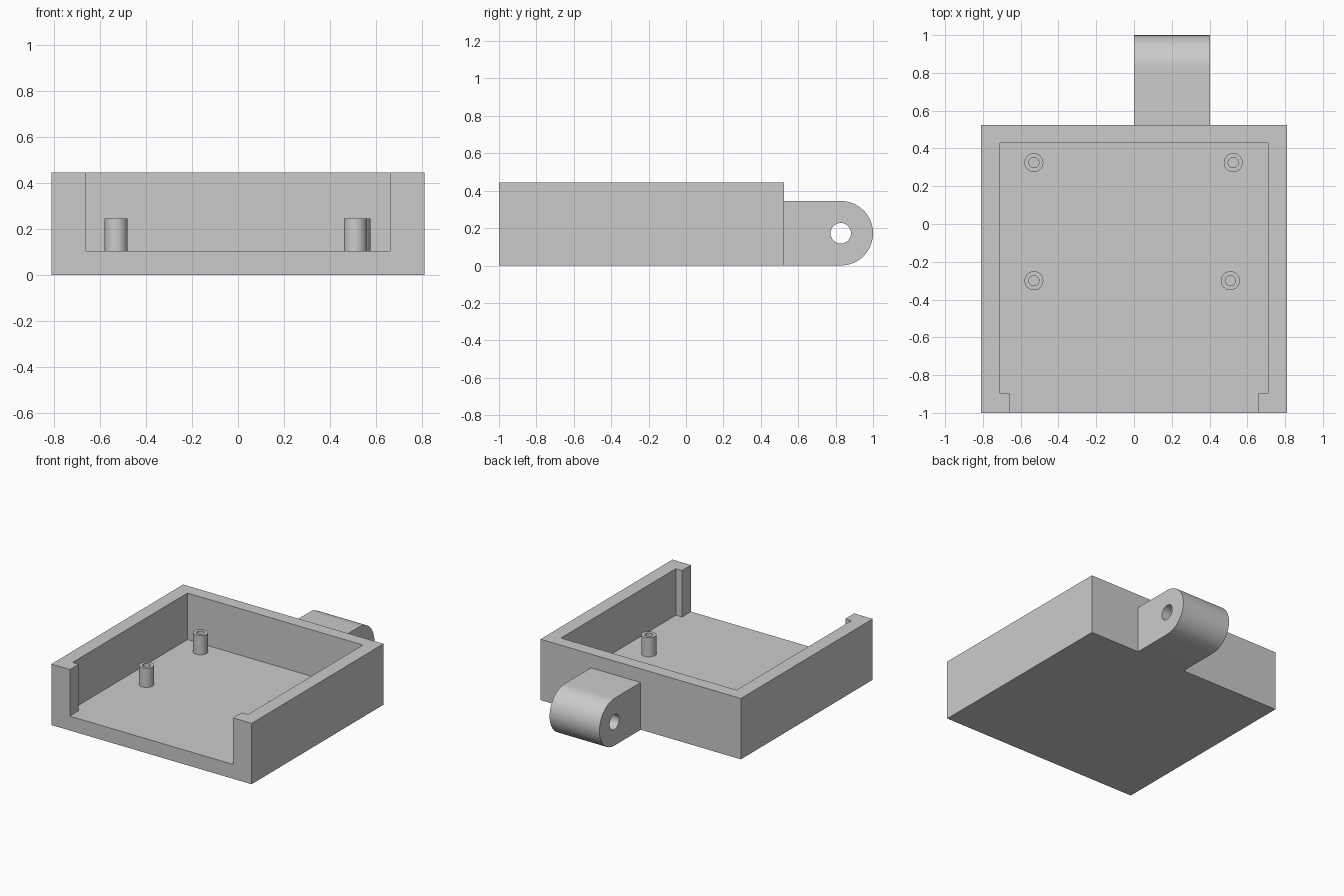
import bpy, bmesh, math
from mathutils import Vector

if "Cube" in bpy.data.objects:
    bpy.data.objects.remove(bpy.data.objects["Cube"])

grey = bpy.data.materials.new("light grey")
grey.diffuse_color = (0.6, 0.6, 0.6, 1)
grey.use_nodes = True
grey.node_tree.nodes["Principled BSDF"].inputs["Base Color"].default_value = grey.diffuse_color


def prism(name, points, direction):
    """Extrude a closed outline of 3D points along a direction."""
    bm = bmesh.new()
    face = bm.faces.new([bm.verts.new(p) for p in points])
    new = bmesh.ops.extrude_face_region(bm, geom=[face])["geom"]
    bmesh.ops.translate(bm, vec=Vector(direction),
                        verts=[v for v in new if isinstance(v, bmesh.types.BMVert)])
    bmesh.ops.recalc_face_normals(bm, faces=bm.faces)
    mesh = bpy.data.meshes.new(name)
    bm.to_mesh(mesh)
    bm.free()
    mesh.materials.append(grey)
    obj = bpy.data.objects.new(name, mesh)
    bpy.context.collection.objects.link(obj)
    return obj


def arc(radius, start, end, steps):
    return [(radius * math.cos(start + (end - start) * i / steps),
             radius * math.sin(start + (end - start) * i / steps)) for i in range(steps + 1)]


def combine(obj, other, operation):
    """Apply a boolean and remove the helper."""
    mod = obj.modifiers.new(operation, 'BOOLEAN')
    mod.object, mod.operation, mod.solver = other, operation, 'EXACT'
    bpy.context.view_layer.objects.active = obj
    bpy.ops.object.modifier_apply(modifier=mod.name)
    bpy.data.objects.remove(other)


def smooth(obj):
    bpy.ops.object.select_all(action='DESELECT')
    obj.select_set(True)
    bpy.context.view_layer.objects.active = obj
    bpy.ops.object.shade_smooth_by_angle(angle=math.radians(30))


X, FRONT, BACK, HEIGHT, FLOOR = 0.81, -1.0, 0.523, 0.445, 0.105

# Open tray: a block with a cavity that narrows at the front opening
tray = prism("tray", [(-X, FRONT, 0), (X, FRONT, 0), (X, BACK, 0), (-X, BACK, 0)], (0, 0, HEIGHT))
half = [(0.66, -1.1), (0.66, -0.897), (0.71, -0.897), (0.71, 0.43)]
outline = half + [(-x, y) for x, y in reversed(half)]
cavity = prism("cavity", [(x, y, FLOOR) for x, y in outline], (0, 0, 0.6))
combine(tray, cavity, 'DIFFERENCE')

# Hinge lug on the back, rounded at its end and drilled crossways
R, LY = 0.1725, 0.8275
profile = [(0.45, 0.0)] + [(LY + a, R + b) for a, b in arc(R, -math.pi / 2, math.pi / 2, 32)] + [(0.45, 2 * R)]
lug = prism("hinge_lug", [(0, y, z) for y, z in profile], (0.403, 0, 0))
pin = prism("pin_hole", [(-0.1, LY + a, R + b) for a, b in arc(0.055, 0, math.tau, 32)[:-1]], (0.7, 0, 0))
combine(lug, pin, 'DIFFERENCE')
combine(tray, lug, 'UNION')
smooth(tray)

# Hollow screw posts standing on the floor
for i, (px, py) in enumerate([(-0.53, 0.325), (0.525, 0.325), (-0.53, -0.30), (0.51, -0.30)]):
    ring = arc(0.05, 0, math.tau, 32)[:-1]
    bore = arc(0.027, 0, math.tau, 32)[:-1]
    post = prism(f"screw_post_{i + 1}", [(px + a, py + b, FLOOR) for a, b in ring], (0, 0, 0.14))
    hole = prism("bore", [(px + a, py + b, FLOOR - 0.05) for a, b in bore], (0, 0, 0.3))
    combine(post, hole, 'DIFFERENCE')
    smooth(post)
